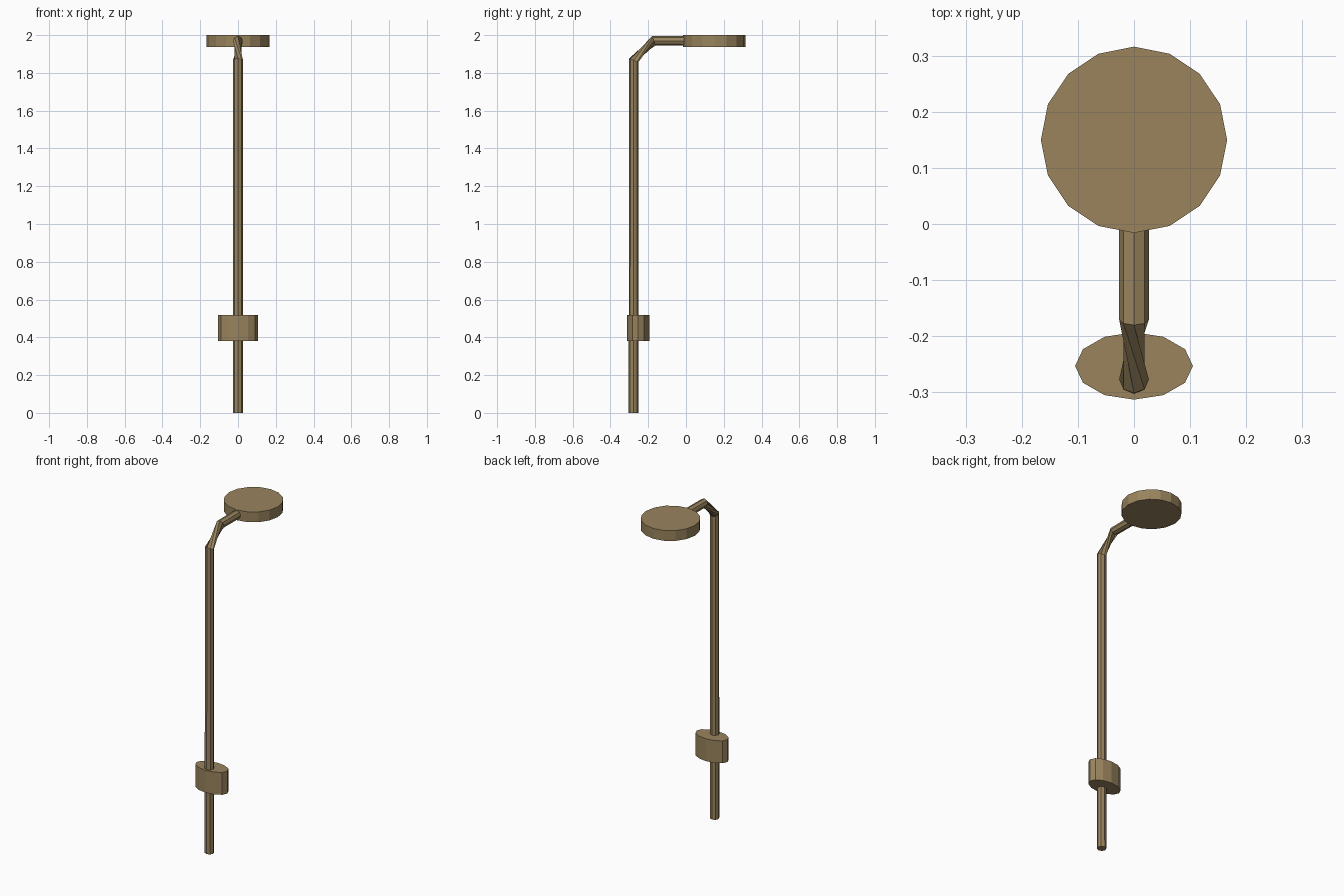
import bpy
import bmesh
import math
from mathutils import Vector

if "Cube" in bpy.data.objects:
    bpy.data.objects.remove(bpy.data.objects["Cube"], do_unlink=True)

# Single bronze finish
bronze = bpy.data.materials.new("bronze")
bronze.use_nodes = True
colour = (0.32, 0.23, 0.11, 1)
bronze.diffuse_color = colour
bronze.node_tree.nodes["Principled BSDF"].inputs["Base Color"].default_value = colour


def add_object(name, bm):
    bmesh.ops.recalc_face_normals(bm, faces=bm.faces)
    mesh = bpy.data.meshes.new(name)
    bm.to_mesh(mesh)
    bm.free()
    mesh.materials.append(bronze)
    obj = bpy.data.objects.new(name, mesh)
    bpy.context.collection.objects.link(obj)
    return obj


def disc(name, sides, rx, ry, y, bottom, top):
    """Flat-sided, optionally oval disc with a vertex on each axis."""
    bm = bmesh.new()
    bmesh.ops.create_cone(bm, cap_ends=True, segments=sides,
                          radius1=1, radius2=1, depth=1)
    bmesh.ops.scale(bm, vec=(rx, ry, top - bottom), verts=bm.verts)
    bmesh.ops.translate(bm, vec=(0, y, (top + bottom) / 2), verts=bm.verts)
    return add_object(name, bm)


def pipe(name, path, radius, sides):
    """Tube swept along rings of (y, z, tilt in degrees, twist in steps)."""
    bm = bmesh.new()
    rings = []
    for y, z, tilt, twist in path:
        t = math.radians(tilt)
        outward = Vector((0, -math.cos(t), math.sin(t)))
        ring = []
        for i in range(sides):
            a = math.tau * (i + twist) / sides
            offset = Vector((math.sin(a), 0, 0)) + outward * math.cos(a)
            ring.append(bm.verts.new(Vector((0, y, z)) + offset * radius))
        rings.append(ring)
    for low, high in zip(rings, rings[1:]):
        for i in range(sides):
            j = (i + 1) % sides
            bm.faces.new((low[i], low[j], high[j], high[i]))
    bm.faces.new(rings[0])
    bm.faces.new(rings[-1])
    return add_object(name, bm)


# Riser pipe with a twisted elbow leading into the overhead arm
pipe("riser_pipe", [
    (-0.277, 0, 0, 0),
    (-0.277, 1.866, 22.5, 0),
    (-0.17, 1.97, 67.5, -2),
    (0.02, 1.97, 90, -2),
], 0.0265, 8)

# Round shower head and oval valve body
disc("shower_head", 16, 0.166, 0.166, 0.15, 1.937, 2.0)
disc("valve_body", 12, 0.105, 0.06, -0.253, 0.38, 0.517)
